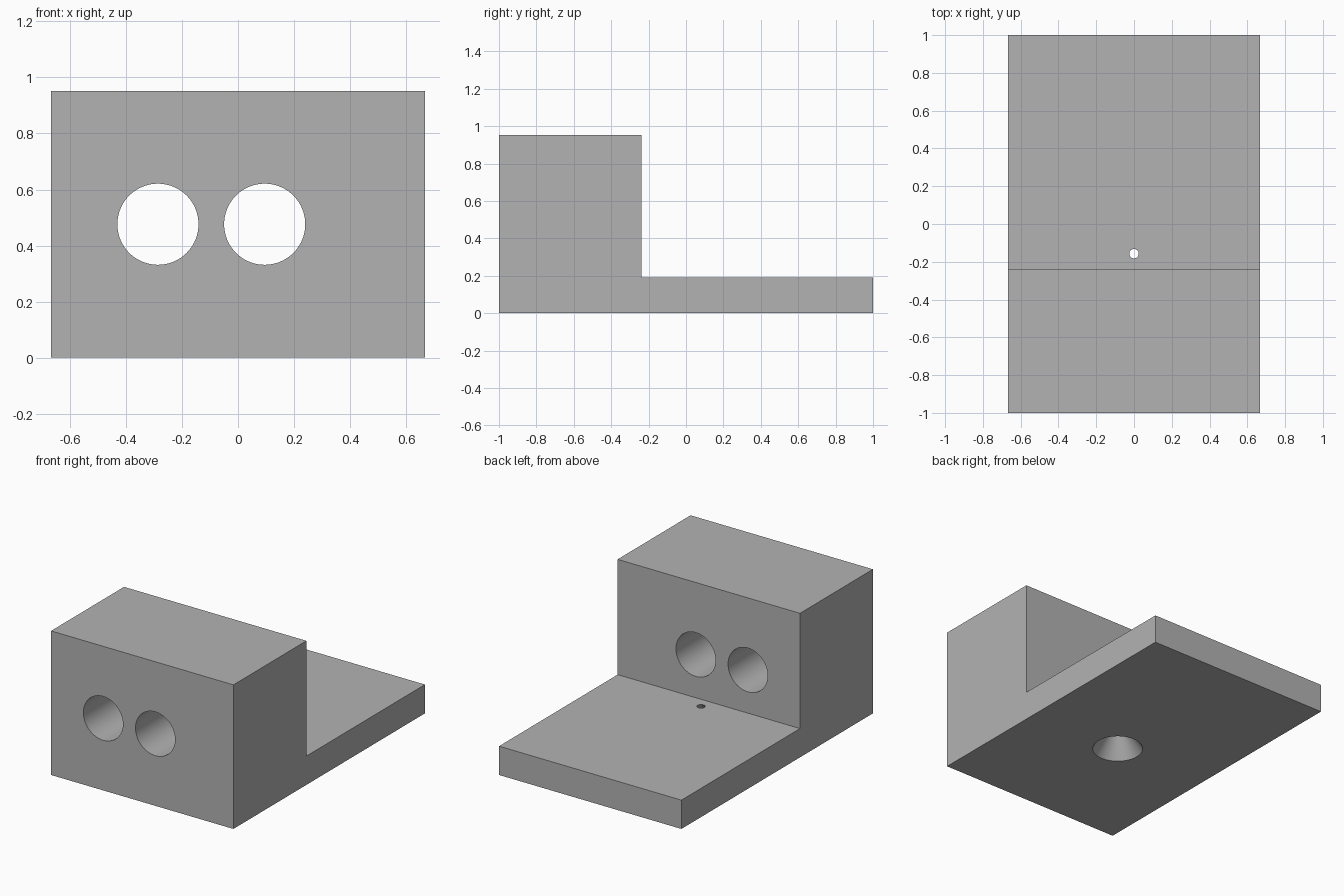
import bpy
import bmesh
from math import pi, radians

cube = bpy.data.objects.get("Cube")
if cube:
    bpy.data.objects.remove(cube, do_unlink=True)

UNIT = 2 / 21                      # bracket is 21 units long
WIDTH, LENGTH, HEIGHT = 14 * UNIT, 2.0, 10 * UNIT
PLATE, BLOCK = 2 * UNIT, 8 * UNIT  # base thickness, block depth
FRONT = -LENGTH / 2

grey = bpy.data.materials.new("plain_grey")
grey.use_nodes = True
colour = (0.45, 0.45, 0.45, 1)
grey.diffuse_color = colour
grey.node_tree.nodes["Principled BSDF"].inputs["Base Color"].default_value = colour


def make_object(name, bm):
    bmesh.ops.recalc_face_normals(bm, faces=bm.faces)
    mesh = bpy.data.meshes.new(name)
    bm.to_mesh(mesh)
    bm.free()
    mesh.materials.append(grey)
    obj = bpy.data.objects.new(name, mesh)
    bpy.context.collection.objects.link(obj)
    return obj


def cutter(name, bottom_radius, top_radius, depth, location, tilt=0):
    bm = bmesh.new()
    bmesh.ops.create_cone(bm, cap_ends=True, segments=96, radius1=bottom_radius,
                          radius2=top_radius, depth=depth)
    obj = make_object(name, bm)
    obj.location = location
    obj.rotation_euler.x = tilt
    obj.hide_render = True
    return obj


# L-shaped bracket: side profile extruded across the width
profile = [(FRONT, 0), (-FRONT, 0), (-FRONT, PLATE), (FRONT + BLOCK, PLATE),
           (FRONT + BLOCK, HEIGHT), (FRONT, HEIGHT)]
bm = bmesh.new()
side = bm.faces.new([bm.verts.new((-WIDTH / 2, y, z)) for y, z in profile])
extruded = bmesh.ops.extrude_face_region(bm, geom=[side])["geom"]
bmesh.ops.translate(bm, vec=(WIDTH, 0, 0),
                    verts=[v for v in extruded if isinstance(v, bmesh.types.BMVert)])
bracket = make_object("bracket", bm)

# Two round holes through the block
cutters = [cutter("block_hole_cutter", 1.52 * UNIT, 1.52 * UNIT, BLOCK * 1.2,
                  (x * UNIT, FRONT + BLOCK / 2, HEIGHT / 2), pi / 2)
           for x in (-3, 1)]

# Tapered hole through the plate, wide underneath; ends overshoot both faces
wide, narrow, extra = 0.154, 0.025, 0.01
flare = (wide - narrow) / PLATE * extra
cutters.append(cutter("tapered_hole_cutter", wide + flare, narrow - flare,
                      PLATE + 2 * extra, (0, -0.157, PLATE / 2)))

# Cut the holes and discard the cutters
bpy.context.view_layer.objects.active = bracket
for tool in cutters:
    cut = bracket.modifiers.new(tool.name, "BOOLEAN")
    cut.operation = "DIFFERENCE"
    cut.solver = "EXACT"
    cut.object = tool
    bpy.ops.object.modifier_apply(modifier=cut.name)
    bpy.data.objects.remove(tool, do_unlink=True)

# Smooth hole walls, crisp outer edges
for obj in bpy.context.selected_objects:
    obj.select_set(False)
bracket.select_set(True)
bpy.ops.object.shade_smooth_by_angle(angle=radians(30))
